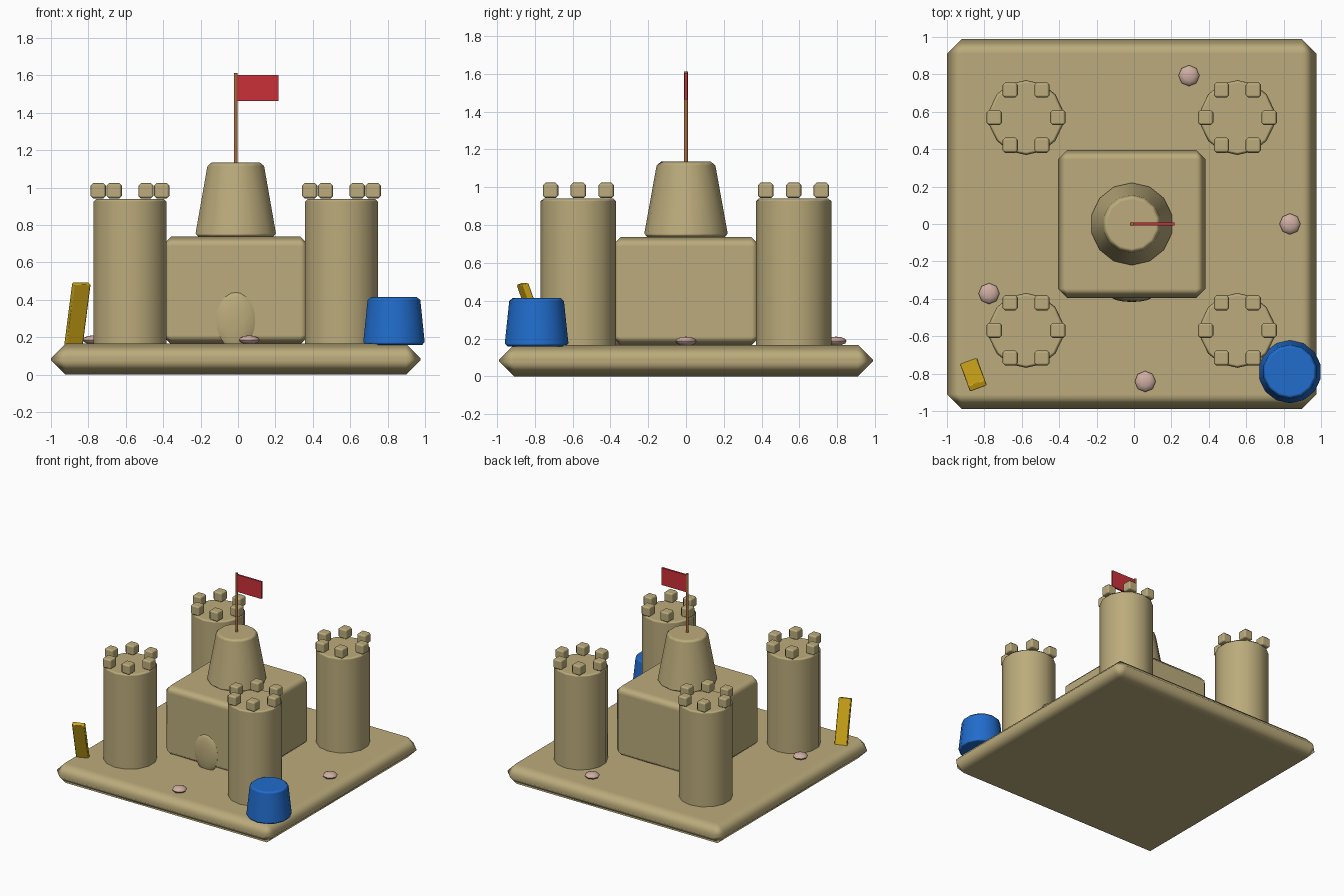
import bpy, math

if "Cube" in bpy.data.objects:
    bpy.data.objects.remove(bpy.data.objects["Cube"])

CX = -0.012          # castle centre
GROUND = 0.165       # top of the sand slab


def mat(name, rgb):
    m = bpy.data.materials.new(name)
    m.diffuse_color = (*rgb, 1)
    m.use_nodes = True
    m.node_tree.nodes["Principled BSDF"].inputs["Base Color"].default_value = m.diffuse_color
    return m


sand = mat("sand", (0.50, 0.41, 0.20))
blue = mat("bucket_blue", (0.015, 0.15, 0.60))
yellow = mat("spade_yellow", (0.65, 0.40, 0.01))
red = mat("flag_red", (0.60, 0.03, 0.04))
wood = mat("pole_brown", (0.40, 0.15, 0.05))
shell = mat("shell_pink", (0.62, 0.42, 0.36))


def finish(name, m, bevel=0.0):
    o = bpy.context.object
    o.name = name
    o.data.materials.append(m)
    bpy.ops.object.shade_smooth() if bevel else bpy.ops.object.shade_smooth_by_angle(angle=math.radians(40))
    if bevel:
        b = o.modifiers.new("bevel", 'BEVEL')
        b.width, b.segments = bevel, 1
        b.limit_method, b.angle_limit = 'ANGLE', math.radians(40)
        b.harden_normals = True
    return o


def box(name, loc, size, m, bevel=0.0, rot=(0, 0, 0)):
    bpy.ops.mesh.primitive_cube_add(size=1, location=loc, rotation=rot)
    bpy.context.object.scale = size
    bpy.ops.object.transform_apply(location=False, rotation=False, scale=True)
    return finish(name, m, bevel)


def frustum(name, x, y, z0, z1, r0, r1, m, bevel=0.0, sides=14):
    bpy.ops.mesh.primitive_cone_add(vertices=sides, radius1=r0, radius2=r1,
                                    depth=z1 - z0, location=(x, y, (z0 + z1) / 2))
    return finish(name, m, bevel)


def blob(name, loc, radii, m, seg, rings):
    bpy.ops.mesh.primitive_uv_sphere_add(segments=seg, ring_count=rings, location=loc)
    bpy.context.object.scale = radii
    bpy.ops.object.transform_apply(location=False, rotation=False, scale=True)
    o = finish(name, m)
    bpy.ops.object.shade_smooth()
    return o


# Sand slab and keep
box("sand_slab", (CX, 0, 0.083), (1.976, 1.976, 0.166), sand, 0.078)
box("keep", (CX, 0, 0.45), (0.79, 0.79, 0.576), sand, 0.05)
blob("door", (CX, -0.39, 0.29), (0.107, 0.027, 0.153), sand, 14, 10)

# Corner towers with a ring of six merlons
for sx in (-1, 1):
    for sy in (-1, 1):
        tx, ty = CX + sx * 0.565, sy * 0.569
        frustum("tower", tx, ty, 0.15, 0.94, 0.2, 0.2, sand, 0.015)
        for i in range(6):
            a = i * math.pi / 3
            box("merlon", (tx + 0.17 * math.cos(a), ty + 0.17 * math.sin(a), 0.983),
                (0.082, 0.082, 0.082), sand, 0.014)

# Central turret, pole and flag
frustum("turret", CX, 0, 0.735, 1.135, 0.224, 0.152, sand, 0.02)
frustum("flag_pole", CX, 0, 1.1, 1.613, 0.011, 0.011, wood, 0, 10)
box("flag", (0.102, 0, 1.533), (0.228, 0.015, 0.14), red)

# Upturned bucket
frustum("bucket", 0.834, -0.79, 0.158, 0.414, 0.17, 0.143, blue, 0.016)

# Leaning spade
box("spade", (-0.861, -0.799, 0.302), (0.096, 0.036, 0.40), yellow, 0.006, (0.36, 0, 0.35))

# Shells scattered on the slab
for x, y in ((0.294, 0.793), (0.834, 0.0), (-0.775, -0.372), (0.06, -0.842)):
    blob("shell", (x, y, 0.186), (0.056, 0.056, 0.024), shell, 8, 6)
